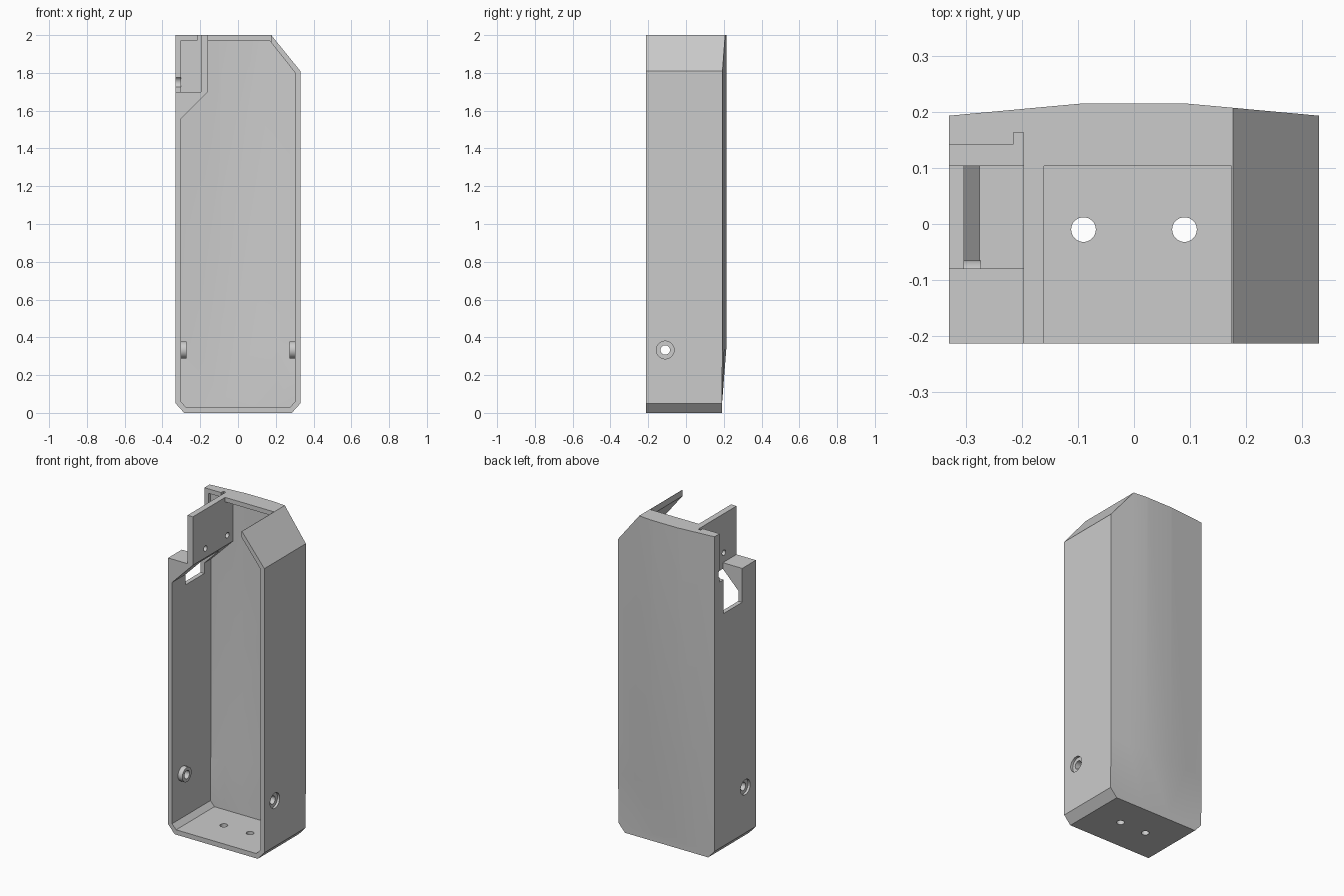
import bpy, bmesh, math
from mathutils import Matrix

cube = bpy.data.objects.get("Cube")
if cube:
    bpy.data.objects.remove(cube, do_unlink=True)

grey = bpy.data.materials.new("plain grey")
grey.use_nodes = True
colour = (0.6, 0.6, 0.6, 1)
grey.diffuse_color = colour
grey.node_tree.nodes["Principled BSDF"].inputs["Base Color"].default_value = colour

FRONT, BACK = -0.213, 0.215


def finish(name, bm):
    bmesh.ops.recalc_face_normals(bm, faces=bm.faces)
    me = bpy.data.meshes.new(name)
    bm.to_mesh(me)
    bm.free()
    me.materials.append(grey)
    ob = bpy.data.objects.new(name, me)
    bpy.context.collection.objects.link(ob)
    return ob


def loft(name, rings):
    """Closed solid through rings of equal point count."""
    bm = bmesh.new()
    loops = [[bm.verts.new(p) for p in ring] for ring in rings]
    n = len(loops[0])
    for a, b in zip(loops, loops[1:]):
        for i in range(n):
            j = (i + 1) % n
            bm.faces.new((a[i], a[j], b[j], b[i]))
    bm.faces.new(loops[0])
    bm.faces.new(loops[-1])
    bmesh.ops.triangulate(bm, faces=[f for f in bm.faces if len(f.verts) == 4])
    return finish(name, bm)


def prism(name, outline, y0, y1):
    return loft(name, [[(x, y, z) for x, z in outline] for y in (y0, y1)])


def box(name, x0, x1, y0, y1, z0, z1):
    return prism(name, [(x0, z0), (x1, z0), (x1, z1), (x0, z1)], y0, y1)


def rod(name, axis, centre, r, length):
    bm = bmesh.new()
    turn = Matrix.Rotation(math.pi / 2, 4, 'Y') if axis == 'X' else Matrix()
    bmesh.ops.create_cone(bm, cap_ends=True, segments=32, radius1=r, radius2=r,
                          depth=length, matrix=Matrix.Translation(centre) @ turn)
    return finish(name, bm)


def combine(target, other, op):
    mod = target.modifiers.new(op, 'BOOLEAN')
    mod.operation, mod.solver, mod.object = op, 'EXACT', other
    dg = bpy.context.evaluated_depsgraph_get()
    me = bpy.data.meshes.new_from_object(target.evaluated_get(dg))
    target.modifiers.clear()
    target.data = me
    bpy.data.objects.remove(other, do_unlink=True)


def bulge(shift):
    """Solid whose back bows outward and flattens toward the base."""
    half = [(0.4, 0.186), (0.33, 0.193), (0.21, 0.204), (0.09, BACK)]
    bow = half + [(-x, y) for x, y in reversed(half)]
    rings = []
    for z, t in ((-0.2, 0), (0.04, 0), (0.36, 1), (2.2, 1)):
        ring = [(x, 0.19 + (y - 0.19) * t + shift, z) for x, y in bow]
        rings.append(ring + [(-0.4, -0.6, z), (0.4, -0.6, z)])
    return loft("bulge", rings)


# outer body
casing = prism("casing", [(-0.285, 0), (0.285, 0), (0.33, 0.05), (0.33, 1.81), (0.176, 2),
                          (-0.33, 2), (-0.33, 0.05)], FRONT, 0.4)
combine(casing, bulge(0), 'INTERSECT')

# main cavity, open at the front
cavity = prism("cavity", [(-0.275, 0.03), (0.275, 0.03), (0.303, 0.06), (0.303, 1.80),
                          (0.166, 1.972), (-0.16, 1.972), (-0.16, 1.70), (-0.303, 1.555),
                          (-0.303, 0.06)], -0.4, 0.4)
combine(cavity, bulge(-0.028), 'INTERSECT')
combine(casing, cavity, 'DIFFERENCE')

# top opening, corner pocket with rim, and side window
for cut in (
    ("top_opening", -0.16, 0.174, -0.4, 0.103, 1.962, 2.2),
    ("pocket", -0.5, -0.197, -0.4, 0.142, 1.70, 2.2),
    ("pocket_recess", -0.303, -0.197, -0.4, 0.163, 1.70, 1.972),
    ("pocket_notch", -0.215, -0.197, -0.4, 0.163, 1.70, 2.2),
    ("side_window", -0.5, -0.197, -0.079, 0.103, 1.49, 1.9),
):
    combine(casing, box(*cut), 'DIFFERENCE')

# screw bosses low on both sides, recessed from outside
for s in (-1, 1):
    y, z = -0.11, 0.333
    combine(casing, rod("boss", 'X', (s * 0.293, y, z), 0.045, 0.04), 'UNION')
    combine(casing, rod("recess", 'X', (s * 0.365, y, z), 0.047, 0.1), 'DIFFERENCE')
    combine(casing, rod("screw_hole", 'X', (s * 0.3, y, z), 0.025, 0.2), 'DIFFERENCE')
    # floor holes
    combine(casing, rod("floor_hole", 'Z', (s * 0.09, -0.01, 0), 0.022, 0.2), 'DIFFERENCE')

# partition holes and the matching opening in the rim
for y in (-0.09, 0.125):
    combine(casing, rod("partition_hole", 'X', (-0.178, y, 1.757), 0.017, 0.1), 'DIFFERENCE')
combine(casing, rod("rim_hole", 'X', (-0.34, 0.125, 1.75), 0.03, 0.12), 'DIFFERENCE')

bpy.ops.object.select_all(action='DESELECT')
casing.select_set(True)
bpy.context.view_layer.objects.active = casing
bpy.ops.object.shade_smooth_by_angle(angle=math.radians(20))
